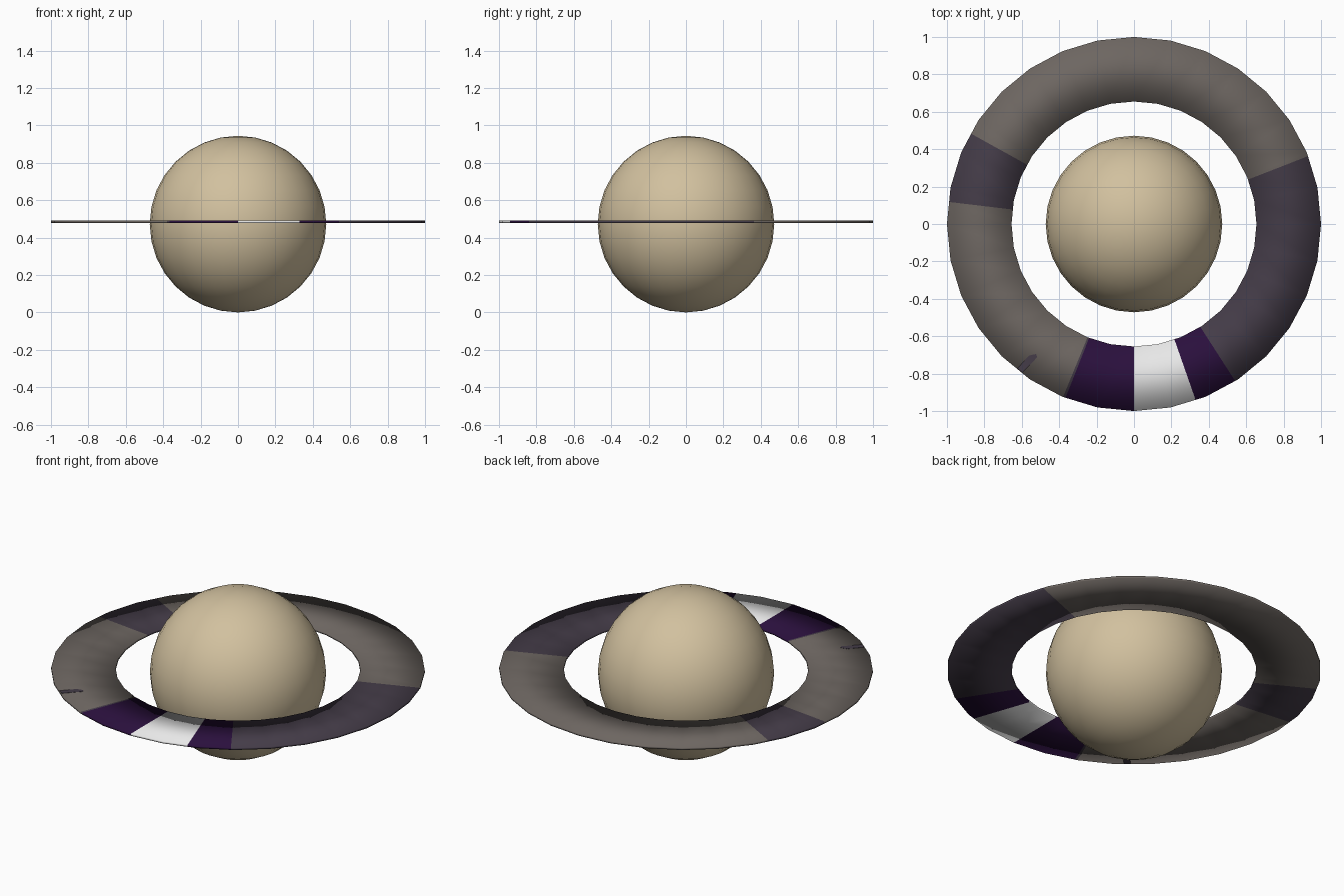
import bpy, bmesh, math

if "Cube" in bpy.data.objects:
    bpy.data.objects.remove(bpy.data.objects["Cube"])

SIDES = 32
OUTER, INNER = 1.0, 0.655
RING_Z, HALF = 0.484, 0.006


def material(name, rgb):
    m = bpy.data.materials.new(name)
    m.diffuse_color = (*rgb, 1.0)
    m.use_nodes = True
    m.node_tree.nodes["Principled BSDF"].inputs["Base Color"].default_value = m.diffuse_color
    return m


tan = material("tan", (0.64, 0.53, 0.345))
grey = material("warm grey", (0.153, 0.133, 0.12))
dusk = material("dusky purple", (0.058, 0.045, 0.065))
purple = material("deep purple", (0.023, 0.005, 0.046))
white = material("white", (0.8, 0.8, 0.8))


def make_object(name, bm, mats, smooth=True):
    bmesh.ops.recalc_face_normals(bm, faces=bm.faces[:])
    for f in bm.faces:
        f.smooth = smooth
    me = bpy.data.meshes.new(name)
    bm.to_mesh(me)
    bm.free()
    for m in mats:
        me.materials.append(m)
    ob = bpy.data.objects.new(name, me)
    bpy.context.collection.objects.link(ob)
    return ob


# Planet ball
bm = bmesh.new()
bmesh.ops.create_uvsphere(bm, u_segments=32, v_segments=16, radius=0.472)
bmesh.ops.translate(bm, verts=bm.verts[:], vec=(0, 0, 0.472))
make_object("planet", bm, [tan])

# Coloured sectors of the ring: start angle, end angle, material slot
SECTORS = [
    (21.3, 151, 0), (151, 173.2, 1), (173.2, 247.7, 0), (247.7, 248.5, 1),
    (248.5, 270, 2), (270, 289.3, 3), (289.3, 302.8, 2), (302.8, 381.3, 1),
]


def chord_radius(r, deg):
    """Distance to the side of the 32-sided ring outline at an angle."""
    step = 360 / SIDES
    mid = (math.floor(deg / step + 1e-6) + 0.5) * step
    return r * math.cos(math.pi / SIDES) / math.cos(math.radians(deg - mid))


# Flat ring, box section, soft shaded
angles = sorted({round(i * 360 / SIDES, 4) for i in range(SIDES)}
                | {round(s[0] % 360, 4) for s in SECTORS})
bm = bmesh.new()
loops = []
for a in angles:
    c, s = math.cos(math.radians(a)), math.sin(math.radians(a))
    section = []
    for r, dz in ((OUTER, -HALF), (OUTER, HALF), (INNER, HALF), (INNER, -HALF)):
        d = chord_radius(r, a)
        section.append(bm.verts.new((d * c, d * s, RING_Z + dz)))
    loops.append(section)
for i, a in enumerate(angles):
    j = (i + 1) % len(angles)
    mid = (a + (angles[j] if j else 360)) / 2
    if mid < SECTORS[0][0]:
        mid += 360
    slot = next(s[2] for s in SECTORS if s[0] <= mid <= s[1])
    for k in range(4):
        n = (k + 1) % 4
        f = bm.faces.new((loops[i][k], loops[j][k], loops[j][n], loops[i][n]))
        f.material_index = slot
make_object("ring", bm, [grey, dusk, purple, white])

# Small dark fleck on the ring, a thin plate showing on both faces
bm = bmesh.new()
outline = [(127.0, 0.87), (128.6, 0.90), (128.9, 0.993), (126.9, 0.993), (126.0, 0.88)]
face = bm.faces.new([bm.verts.new((r * math.cos(math.radians(-a)),
                                   r * math.sin(math.radians(-a)),
                                   RING_Z - HALF - 0.001)) for a, r in outline])
ext = bmesh.ops.extrude_face_region(bm, geom=[face], use_keep_orig=True)
top = [e for e in ext["geom"] if isinstance(e, bmesh.types.BMVert)]
bmesh.ops.translate(bm, verts=top, vec=(0, 0, 2 * HALF + 0.002))
make_object("ring_fleck", bm, [dusk], smooth=False)
